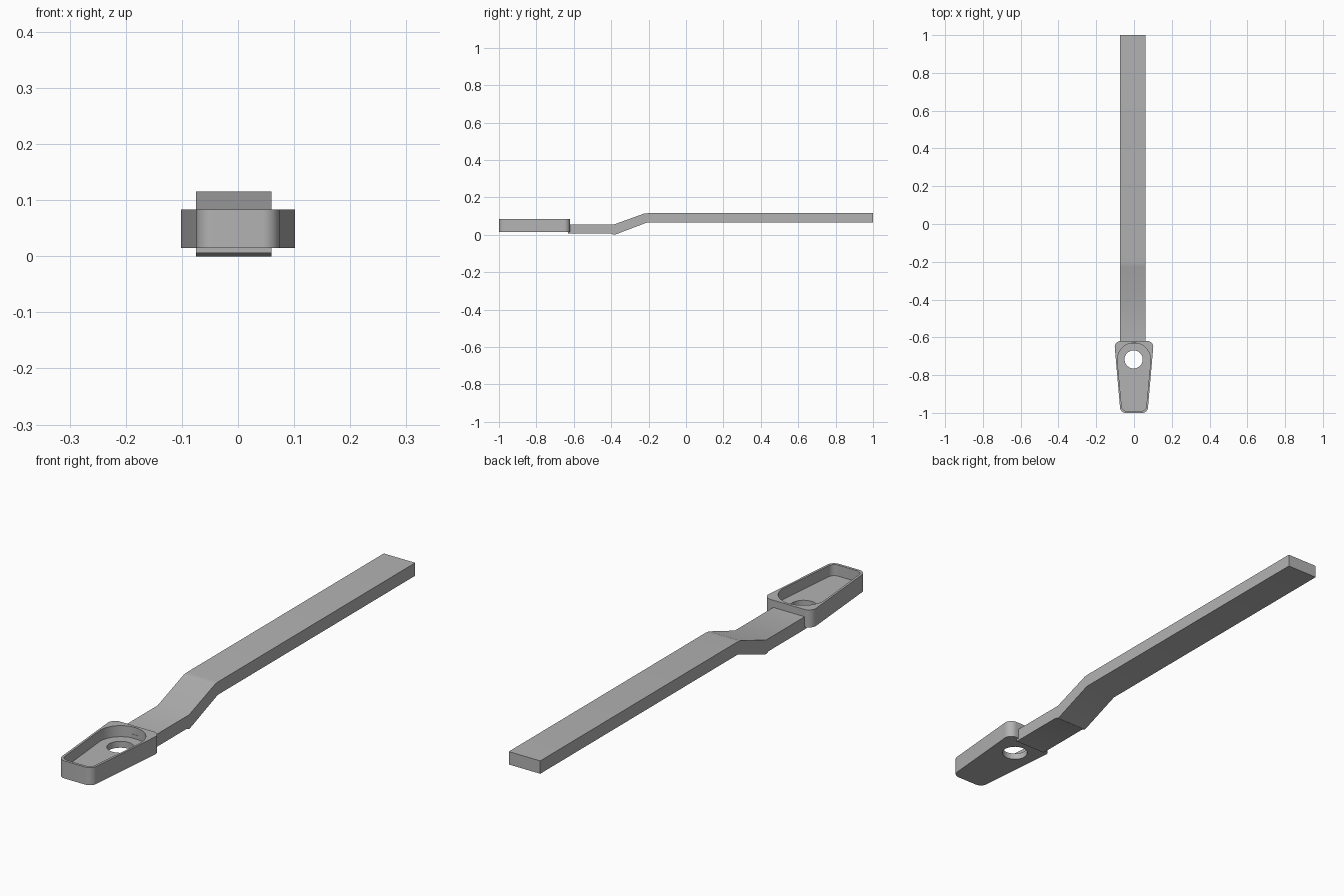
import bpy
import bmesh
import math

cube = bpy.data.objects.get("Cube")
if cube:
    bpy.data.objects.remove(cube, do_unlink=True)

grey = bpy.data.materials.new("plain grey")
grey.use_nodes = True
colour = (0.45, 0.45, 0.45, 1)
grey.diffuse_color = colour
grey.node_tree.nodes["Principled BSDF"].inputs["Base Color"].default_value = colour


def finish(name, bm):
    bmesh.ops.recalc_face_normals(bm, faces=bm.faces)
    mesh = bpy.data.meshes.new(name)
    bm.to_mesh(mesh)
    bm.free()
    mesh.materials.append(grey)
    obj = bpy.data.objects.new(name, mesh)
    bpy.context.collection.objects.link(obj)
    return obj


def hull_prism(name, circles, z0, z1, steps=48):
    """Upright prism wrapped around a set of (x, y, radius) circles."""
    bm = bmesh.new()
    for x, y, r in circles:
        for i in range(steps):
            a = math.tau * i / steps
            for z in (z0, z1):
                bm.verts.new((x + r * math.cos(a), y + r * math.sin(a), z))
    result = bmesh.ops.convex_hull(bm, input=bm.verts)
    inside = {v for v in result["geom_interior"] if isinstance(v, bmesh.types.BMVert)}
    inside |= {v for v in bm.verts if not v.link_faces}
    bmesh.ops.delete(bm, geom=list(inside), context="VERTS")
    bmesh.ops.dissolve_limit(bm, angle_limit=0.01, verts=bm.verts, edges=bm.edges)
    return finish(name, bm)


def cut(target, cutter):
    mod = target.modifiers.new(cutter.name, "BOOLEAN")
    mod.operation = "DIFFERENCE"
    mod.solver = "EXACT"
    mod.object = cutter
    bpy.context.view_layer.objects.active = target
    bpy.ops.object.modifier_apply(modifier=mod.name)
    bpy.data.objects.remove(cutter, do_unlink=True)


def smooth(obj, degrees):
    bpy.ops.object.select_all(action="DESELECT")
    obj.select_set(True)
    bpy.context.view_layer.objects.active = obj
    bpy.ops.object.shade_smooth_by_angle(angle=math.radians(degrees))


# Cranked flat bar: side profile (y, z) extruded across its width
profile = [(-0.632, 0.006), (-0.4, 0.006), (-0.385, 0.0), (-0.37, 0.004),
           (-0.21, 0.065), (1, 0.065), (1, 0.115), (-0.205, 0.115),
           (-0.225, 0.113), (-0.385, 0.055), (-0.632, 0.055)]
bm = bmesh.new()
side = bm.faces.new([bm.verts.new((-0.075, y, z)) for y, z in profile])
ext = bmesh.ops.extrude_face_region(bm, geom=[side])
bmesh.ops.translate(bm, vec=(0.135, 0, 0),
                    verts=[v for v in ext["geom"] if isinstance(v, bmesh.types.BMVert)])
bar = finish("cranked_bar", bm)
smooth(bar, 22)

# Tapered cup at the front, with a rounded recess and a round through hole
cup = hull_prism("tapered_cup", [(s * x, y, 0.03) for s in (-1, 1)
                                 for x, y in ((0.072, -0.65), (0.044, -0.97))],
                 0.015, 0.083)
recess = hull_prism("recess", [(0, -0.718, 0.088), (-0.04, -0.965, 0.025),
                               (0.04, -0.965, 0.025)], 0.04, 0.2)
cut(cup, recess)
cut(cup, hull_prism("hole", [(-0.002, -0.717, 0.048)], -0.1, 0.2))
smooth(cup, 30)
